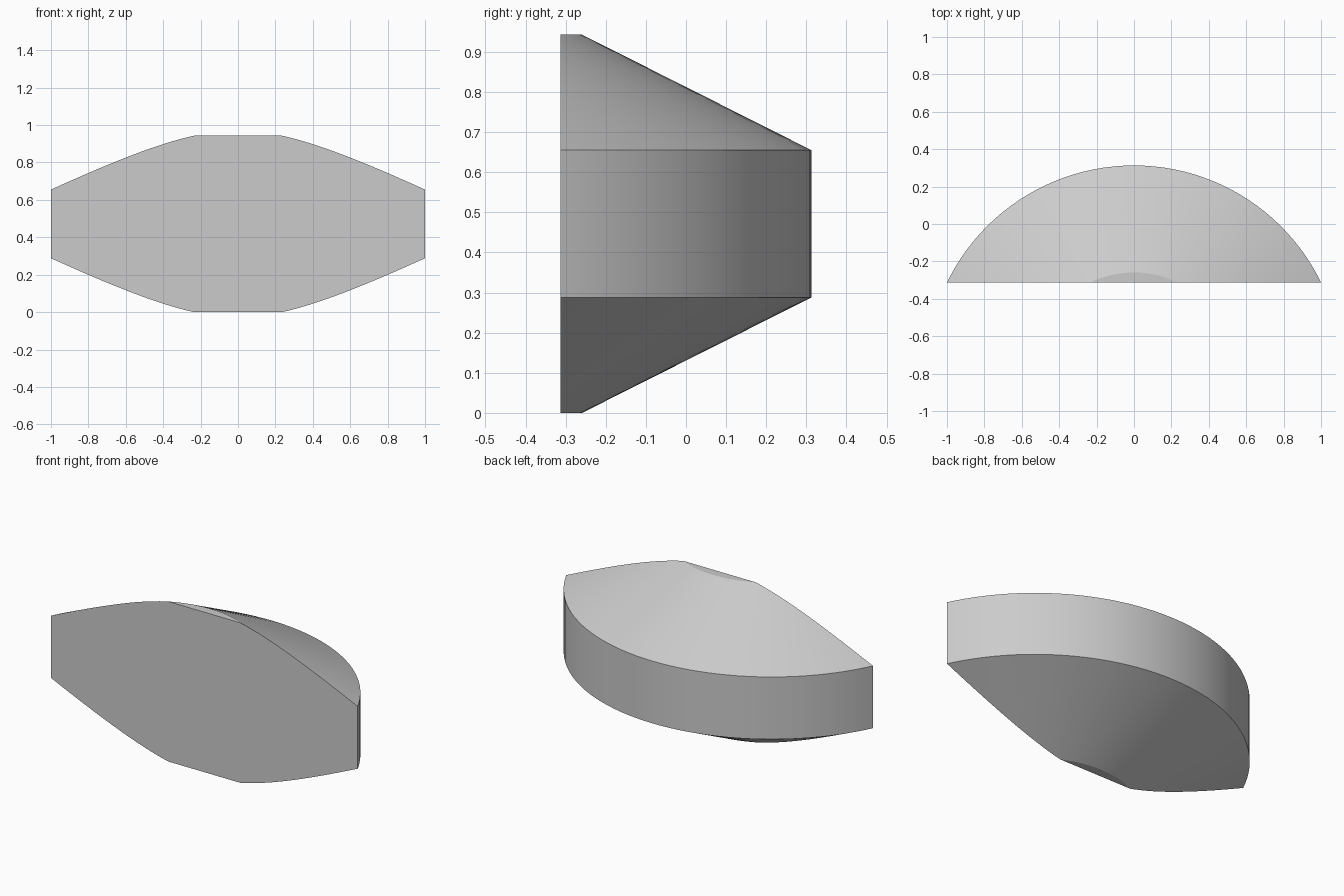
import bpy
import bmesh
import math
from mathutils import Matrix

cube = bpy.data.objects.get("Cube")
if cube:
    bpy.data.objects.remove(cube, do_unlink=True)

HEIGHT = 0.943
AXIS_Y = -0.799      # axis of the turned body
FRONT_Y = -0.313     # flat front cut
RIM_R, FLAT_R = 1.112, 0.54
BEVEL_H = 0.288
SEGMENTS = 128

# Single plain grey
grey = bpy.data.materials.new("light_grey")
colour = (0.6, 0.6, 0.6, 1.0)
grey.diffuse_color = colour
grey.use_nodes = True
grey.node_tree.nodes["Principled BSDF"].inputs["Base Color"].default_value = colour

# Turned body: lower cone, upright rim, upper cone
bm = bmesh.new()
profile = [(FLAT_R, 0), (RIM_R, BEVEL_H), (RIM_R, HEIGHT - BEVEL_H), (FLAT_R, HEIGHT)]
rings = []
for radius, z in profile:
    ring = bmesh.ops.create_circle(bm, segments=SEGMENTS, radius=radius,
                                   matrix=Matrix.Translation((0, AXIS_Y, z)))
    rings.append(ring["verts"])
for low, high in zip(rings, rings[1:]):
    for i in range(SEGMENTS):
        j = (i + 1) % SEGMENTS
        bm.faces.new((low[i], low[j], high[j], high[i]))

# Flat top and bottom
bm.faces.new(rings[0])
bm.faces.new(rings[-1])

# Cut away everything ahead of the front plane and close it
bmesh.ops.bisect_plane(bm, geom=bm.verts[:] + bm.edges[:] + bm.faces[:],
                       plane_co=(0, FRONT_Y, 0), plane_no=(0, -1, 0), clear_outer=True)
bmesh.ops.holes_fill(bm, edges=[e for e in bm.edges if e.is_boundary], sides=0)
bmesh.ops.recalc_face_normals(bm, faces=bm.faces[:])

mesh = bpy.data.meshes.new("segment_body")
bm.to_mesh(mesh)
bm.free()
mesh.materials.append(grey)
body = bpy.data.objects.new("segment_body", mesh)
bpy.context.collection.objects.link(body)

# Smooth curved sides, keep the rim and front edges sharp
bpy.ops.object.select_all(action="DESELECT")
body.select_set(True)
bpy.context.view_layer.objects.active = body
bpy.ops.object.shade_smooth_by_angle(angle=math.radians(26))
